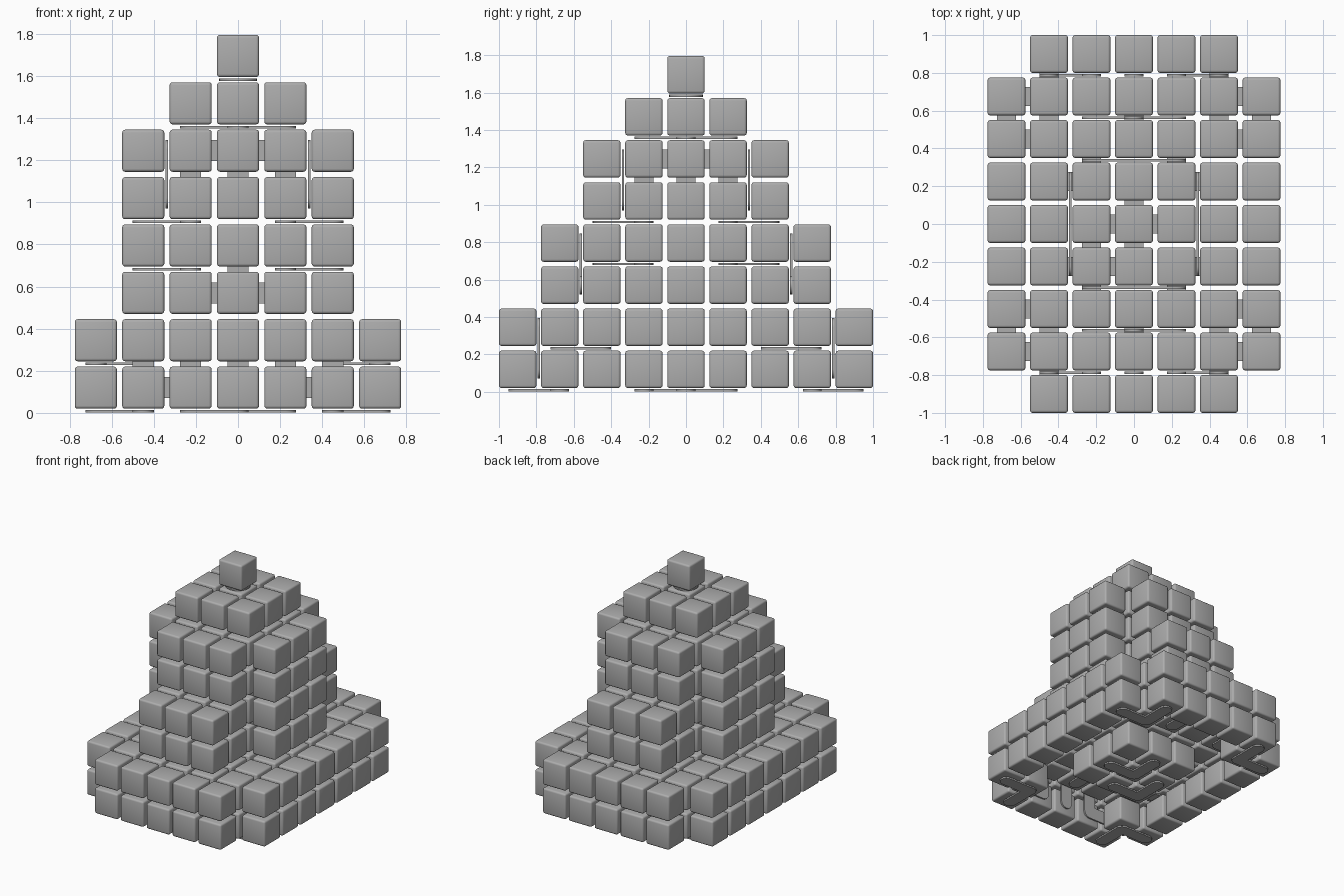
import bpy, bmesh, math
from mathutils import Vector, Matrix

default = bpy.data.objects.get("Cube")
if default:
    bpy.data.objects.remove(default, do_unlink=True)

PITCH, SIZE, BASE = 0.225, 0.2, 0.12

grey = bpy.data.materials.new("mid_grey")
grey.use_nodes = True
colour = (0.42, 0.42, 0.42, 1)
grey.diffuse_color = colour
grey.node_tree.nodes["Principled BSDF"].inputs["Base Color"].default_value = colour


def finish(bm, name, smooth=True):
    mesh = bpy.data.meshes.new(name)
    bm.to_mesh(mesh)
    bm.free()
    mesh.materials.append(grey)
    obj = bpy.data.objects.new(name, mesh)
    bpy.context.collection.objects.link(obj)
    if smooth:
        bpy.ops.object.select_all(action='DESELECT')
        obj.select_set(True)
        bpy.context.view_layer.objects.active = obj
        bpy.ops.object.shade_smooth_by_angle(angle=math.radians(40))
    return obj


def place(cell):
    return Vector((cell[0] * PITCH, cell[1] * PITCH, BASE + cell[2] * PITCH))


# Which cells each layer holds, by distance from the centre column
def foundation(x, y):
    outer = x == 3 or y == 4
    corner = x == 2 and y == 3
    core = x <= 1 and y <= 1
    return x <= 3 and (x, y) != (3, 4) and (outer or corner or core)


def terrace(x, y):
    return x <= 3 and (x, y) != (3, 4)


def lower_tower(x, y):
    return (x <= 1 and y <= 3) or (x == 2 and y <= 1)


def upper_tower(x, y):
    return x <= 2 and y <= 2 and (x, y) != (2, 2)


def crown(x, y):
    return x <= 1 and y <= 1


def tip(x, y):
    return x == 0 and y == 0


layers = [("foundation", foundation), ("terrace", terrace),
          ("lower_tower_1", lower_tower), ("lower_tower_2", lower_tower),
          ("upper_tower_1", upper_tower), ("upper_tower_2", upper_tower),
          ("crown", crown), ("tip", tip)]

# Rounded cubes, one object per layer
for k, (name, rule) in enumerate(layers):
    bm = bmesh.new()
    for x in range(-3, 4):
        for y in range(-4, 5):
            if rule(abs(x), abs(y)):
                bmesh.ops.create_cube(bm, size=SIZE, matrix=Matrix.Translation(place((x, y, k))))
    bmesh.ops.bevel(bm, geom=bm.edges[:], offset=0.014, segments=3,
                    profile=0.5, affect='EDGES')
    finish(bm, name + "_cubes")

# Flat connector plates lying in the gaps between cubes
plates = bmesh.new()


def strip(axis, side, a, b, radius=0.05, thick=0.012):
    """Round-ended strip from cell a to cell b, half a pitch along axis."""
    normal = Vector([float(i == axis) for i in range(3)])
    pa, pb = [place(c) + normal * side * PITCH / 2 for c in (a, b)]
    along = (pb - pa).normalized()
    across = normal.cross(along)
    ring = []
    for centre, turn in ((pb, -math.pi / 2), (pa, math.pi / 2)):
        for i in range(9):
            t = turn + math.pi * i / 8
            ring.append(centre + radius * (along * math.cos(t) + across * math.sin(t)))
    low = [plates.verts.new(p - normal * thick / 2) for p in ring]
    high = [plates.verts.new(p + normal * thick / 2) for p in ring]
    plates.faces.new(low[::-1])
    plates.faces.new(high)
    n = len(ring)
    for i in range(n):
        j = (i + 1) % n
        plates.faces.new((low[i], low[j], high[j], high[i]))


def elbow(axis, side, corner, *ends):
    for end in ends:
        strip(axis, side, corner, end)


# Core plates on the underside
elbow(2, -1, (0, 0, 0), (1, 0, 0), (0, 1, 0))
elbow(2, -1, (-1, -1, 0), (0, -1, 0), (-1, 0, 0))

for sx in (-1, 1):
    for sy in (-1, 1):
        # Foundation and terrace corners
        elbow(2, -1, (2*sx, 3*sy, 0), (3*sx, 3*sy, 0), (2*sx, 4*sy, 0))
        elbow(2, -1, (2*sx, 2*sy, 1), (3*sx, 2*sy, 1), (2*sx, 3*sy, 1))
        strip(2, -1, (3*sx, 2*sy, 1), (3*sx, 3*sy, 1))
        elbow(1, sy, (2*sx, 3*sy, 0), (2*sx, 3*sy, 1), (sx, 3*sy, 0))
        # Tower shoulders
        for k in (3, 4):
            elbow(2, -1, (sx, sy, k), (2*sx, sy, k), (sx, 2*sy, k))

for s in (-1, 1):
    # Slots on the inner walls of the foundation
    for x in (-1, 0, 1):
        strip(1, -s, (x, 4*s, 0), (x, 4*s, 1))
    strip(2, -1, (0, 2*s, 1), (0, 3*s, 1))
    # Tower wall plates
    elbow(1, s, (0, 2*s, 2), (-1, 2*s, 2), (1, 2*s, 2), (0, 2*s, 3))
    elbow(1, s, (0, s, 5), (-1, s, 5), (1, s, 5), (0, s, 4))
    elbow(0, s, (s, 0, 5), (s, -1, 5), (s, 1, 5), (s, 0, 4))
    strip(0, s, (s, -1, 4), (s, -1, 5))
    strip(0, s, (s, 1, 4), (s, 1, 5))
    strip(1, s, (-1, s, 4), (-1, s, 5))
    strip(1, s, (1, s, 4), (1, s, 5))
    # Crown plates
    strip(2, -1, (0, 0, 6), (s, 0, 6))
    strip(2, -1, (0, 0, 6), (0, s, 6))

# Small round pad beneath the tip
bmesh.ops.create_cone(plates, cap_ends=True, segments=24, radius1=0.09, radius2=0.09,
                      depth=0.012, matrix=Matrix.Translation(place((0, 0, 6.5))))
finish(plates, "connector_plates")
